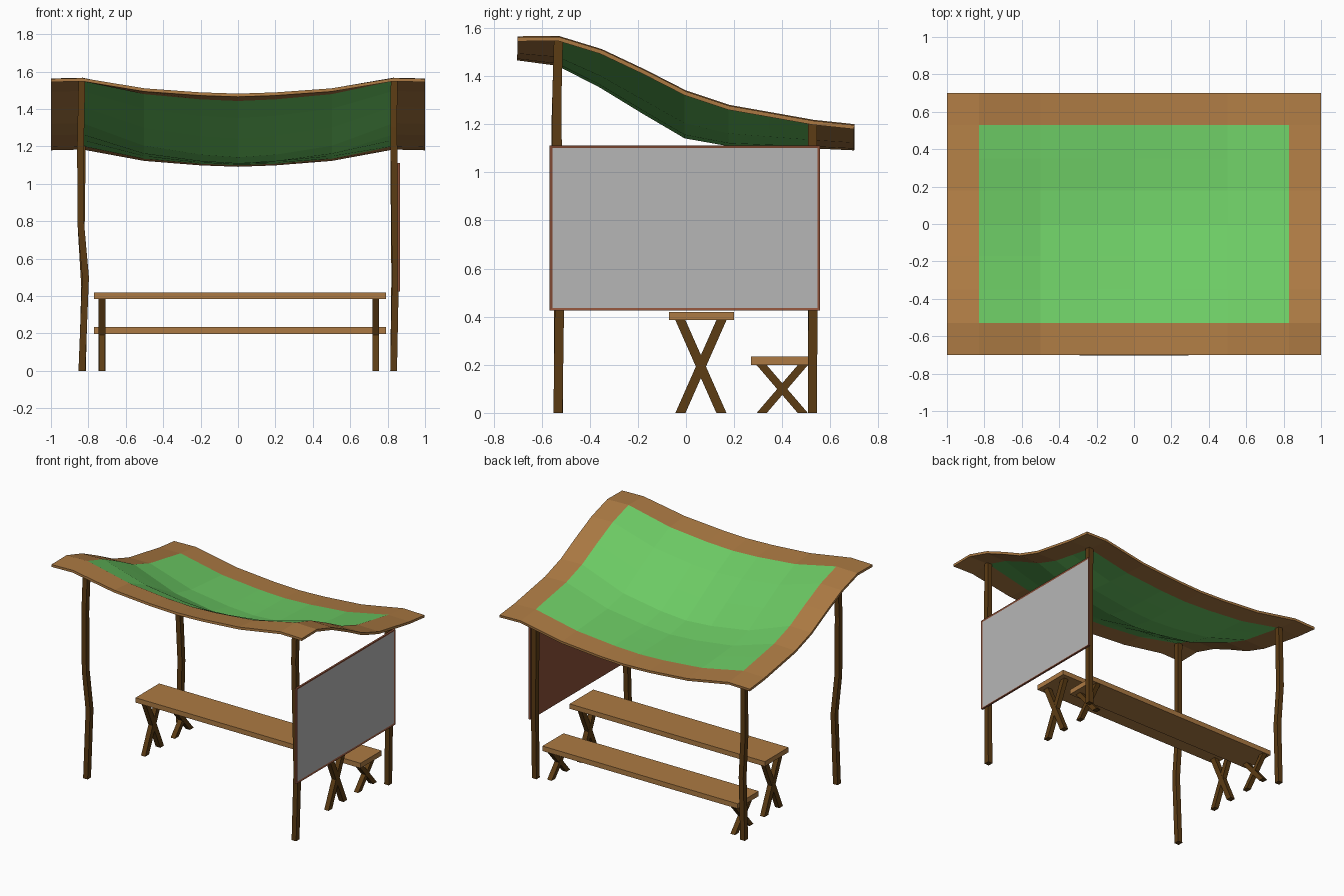
import bpy, bmesh
from mathutils import Vector

cube = bpy.data.objects.get("Cube")
if cube:
    bpy.data.objects.remove(cube, do_unlink=True)


def material(name, rgb):
    lin = [((c / 255 + 0.055) / 1.055) ** 2.4 for c in rgb] + [1]
    m = bpy.data.materials.new(name)
    m.use_nodes = True
    m.diffuse_color = lin
    m.node_tree.nodes["Principled BSDF"].inputs["Base Color"].default_value = lin
    return m


WOOD = material("light wood", (172, 122, 67))
DARK = material("dark wood", (92, 60, 20))
GREEN = material("green cloth", (108, 202, 100))
GREY = material("grey board", (182, 182, 182))
FRAME = material("red brown frame", (140, 80, 56))


def finish(name, bm, *mats):
    bmesh.ops.recalc_face_normals(bm, faces=bm.faces)
    me = bpy.data.meshes.new(name)
    bm.to_mesh(me)
    bm.free()
    for m in mats:
        me.materials.append(m)
    ob = bpy.data.objects.new(name, me)
    bpy.context.collection.objects.link(ob)
    return ob


def box_bm(lo, hi):
    bm = bmesh.new()
    bmesh.ops.create_cube(bm, size=1)
    lo, hi = Vector(lo), Vector(hi)
    for v in bm.verts:
        v.co = (lo + hi) / 2 + v.co * (hi - lo)
    return bm


def beam(name, path, wx, wy):
    """Square beam lofted through horizontal sections centred on the path."""
    bm = bmesh.new()
    rings = [[bm.verts.new((x + a * wx / 2, y + b * wy / 2, z))
              for a, b in ((-1, -1), (1, -1), (1, 1), (-1, 1))] for x, y, z in path]
    for r, s in zip(rings, rings[1:]):
        for i in range(4):
            j = (i + 1) % 4
            bm.faces.new((r[i], r[j], s[j], s[i]))
    bm.faces.new(rings[0])
    bm.faces.new(rings[-1])
    return finish(name, bm, DARK)


# Sagging canopy: (y, height at the sides, sag in the middle)
rows = [(-0.70, 1.565, 0.083), (-0.53, 1.567, 0.108), (-0.35, 1.512, 0.145),
        (-0.17, 1.427, 0.17), (0, 1.34, 0.183), (0.18, 1.28, 0.155),
        (0.35, 1.25, 0.13), (0.53, 1.218, 0.102), (0.70, 1.2, 0.092)]
half = [(1, -0.04), (0.83, 0), (0.5, 0.66), (0.2, 0.92)]
cols = [(-x, s) for x, s in half] + [(0, 1)] + half[::-1]
bm = bmesh.new()
grid = [[bm.verts.new((x, y, z - sag * max(s, 0) + 0.1 * min(s, 0))) for x, s in cols]
        for y, z, sag in rows]
for r, s in zip(grid, grid[1:]):
    for i in range(len(cols) - 1):
        f = bm.faces.new((r[i], r[i + 1], s[i + 1], s[i]))
        c = f.calc_center_median()
        f.material_index = int(abs(c.x) < 0.83 and abs(c.y) < 0.53)
canopy = finish("canopy", bm, WOOD, GREEN)
if canopy.data.polygons[0].normal.z < 0:
    canopy.data.flip_normals()
solid = canopy.modifiers.new("thickness", 'SOLIDIFY')
solid.thickness = 0.017
solid.offset = -1

# Slightly crooked posts
beam("front_right_post", [(-0.835, -0.53, 0), (-0.815, -0.53, 0.5), (-0.84, -0.538, 0.78),
                          (-0.842, -0.54, 1.2), (-0.835, -0.53, 1.552)], 0.036, 0.038)
beam("front_left_post", [(0.832, -0.532, 0), (0.842, -0.525, 0.5), (0.835, -0.535, 1.1),
                         (0.832, -0.537, 1.3), (0.835, -0.53, 1.552)], 0.036, 0.038)
beam("back_right_post", [(-0.832, 0.525, 0), (-0.82, 0.525, 0.45), (-0.838, 0.53, 0.75),
                         (-0.832, 0.525, 1.205)], 0.036, 0.038)
beam("back_left_post", [(0.832, 0.525, 0), (0.838, 0.528, 0.5), (0.832, 0.525, 1.205)],
     0.036, 0.038)

# Side board with a thin frame around an inset grey face
bm = box_bm((0.853, -0.567, 0.425), (0.867, 0.557, 1.112))
bm.normal_update()
outer = max(bm.faces, key=lambda f: f.normal.x)
bmesh.ops.inset_individual(bm, faces=[outer], thickness=0.016, depth=-0.004)
outer.material_index = 1
finish("side_board", bm, FRAME, GREY)

# Table and bench: plank top on crossed legs at both ends
for name, y0, y1, z0, z1, mid, spread in (("table", -0.07, 0.2, 0.385, 0.42, 0.062, 0.085),
                                          ("bench", 0.27, 0.51, 0.198, 0.234, 0.4, 0.085)):
    finish(name + "_top", box_bm((-0.77, y0, z0), (0.79, y1, z1)), WOOD)
    for side, x in (("right", -0.727), ("left", 0.737)):
        for k, lean in enumerate((-1, 1)):
            beam(f"{name}_{side}_leg_{k + 1}",
                 [(x, mid - lean * spread, 0), (x, mid + lean * spread, z0)],
                 0.036 - 0.002 * k, 0.042)
